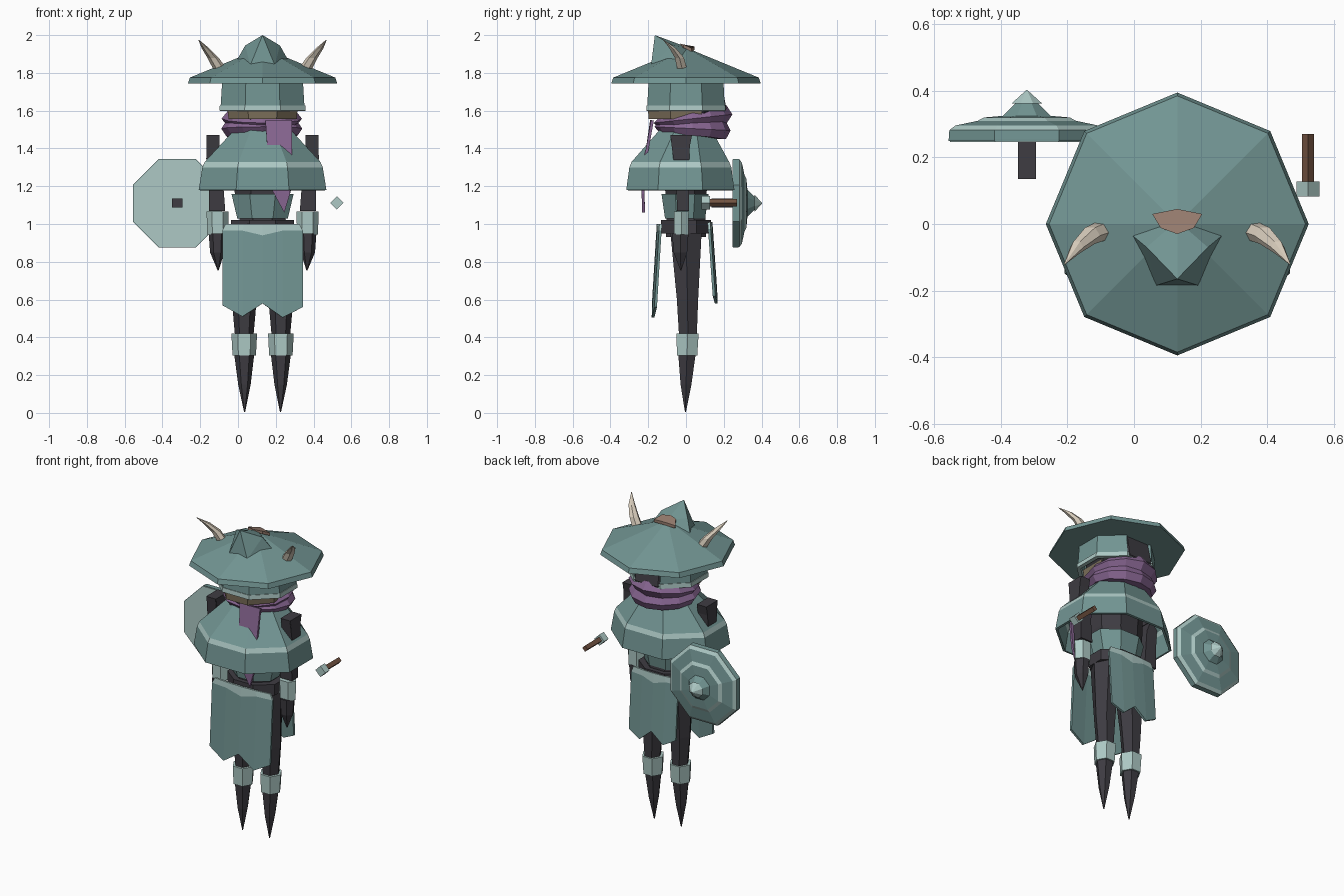
import bpy, bmesh, math, random

if "Cube" in bpy.data.objects:
    bpy.data.objects.remove(bpy.data.objects["Cube"])

random.seed(4)
C = 0.13  # body axis in x


def lin(v):
    v /= 255
    return v / 12.92 if v <= 0.04045 else ((v + 0.055) / 1.055) ** 2.4


def colour(name, r, g, b):
    m = bpy.data.materials.new(name)
    m.diffuse_color = (lin(r), lin(g), lin(b), 1)
    m.use_nodes = True
    m.node_tree.nodes["Principled BSDF"].inputs["Base Color"].default_value = m.diffuse_color
    return m


TEAL = colour("teal cloth", 114, 149, 147)
PALE = colour("pale teal trim", 173, 201, 197)
DARK = colour("charcoal", 62, 60, 66)
PURPLE = colour("purple scarf", 136, 102, 146)
BONE = colour("bone", 214, 203, 186)
BROWN = colour("brown leather", 116, 84, 66)
TAN = colour("tan band", 124, 111, 90)
CLAY = colour("clay brown", 150, 124, 110)


def build(name, verts, faces, mats, index=None, thick=0):
    me = bpy.data.meshes.new(name)
    me.from_pydata(verts, [], faces)
    for m in mats:
        me.materials.append(m)
    if index:
        me.polygons.foreach_set("material_index", index)
    bm = bmesh.new()
    bm.from_mesh(me)
    bmesh.ops.recalc_face_normals(bm, faces=bm.faces)
    bm.to_mesh(me)
    bm.free()
    ob = bpy.data.objects.new(name, me)
    bpy.context.collection.objects.link(ob)
    if thick:
        mod = ob.modifiers.new("thickness", 'SOLIDIFY')
        mod.thickness = thick
        mod.offset = -1
    return ob


def loft(name, rings, mats, n=8, rot=22.5, index=None, caps=True, thick=0, skip=(), x=C):
    """rings: (z, rx, ry, cx, cy); index: material per segment; skip: sides left open"""
    verts, faces, ids = [], [], []
    for z, rx, ry, cx, cy in rings:
        for i in range(n):
            a = math.radians(rot + 360 * i / n)
            verts.append((x + cx + rx * math.cos(a), cy + ry * math.sin(a), z))
    for k in range(len(rings) - 1):
        for i in range(n):
            if i in skip:
                continue
            j = (i + 1) % n
            faces.append((k * n + i, k * n + j, k * n + n + j, k * n + n + i))
            ids.append(index[k] if index else 0)
    if caps:
        faces += [tuple(range(n)), tuple(range(len(verts) - n, len(verts)))]
        ids += [index[0], index[-1]] if index else [0, 0]
    return build(name, verts, faces, mats, ids, thick)


def forward(ob, x, z):
    """turn a z-lofted part so it runs along +y"""
    ob.rotation_euler = (-math.pi / 2, 0, 0)
    ob.location = (x, 0, z)


# hat brim and cone
loft("hat_brim", [(1.745, .395, .395, 0, 0), (1.775, .385, .385, 0, 0),
                  (1.932, .004, .004, 0, 0)], [TEAL], rot=0)

# hat crest leaning forward
half = [(.14, -.03, 1.86), (.092, -.07, 1.945), (.065, -.185, 1.84)]
v = [(C, -.165, 2.0), (C, .01, 1.935)]
v += [(C + s * x, y, z) for s in (1, -1) for x, y, z in half]
f = [(0, 5, 7 - 0), (0, 7, 6)]
f = [(0, 4, 7)]
for b in (2, 5):
    f += [(1, b + 1, 0), (1, b, b + 1), (b + 1, b, b + 2), (0, b + 1, b + 2)]
build("hat_crest", v, f, [TEAL])

# knotted strip behind the crest
v = []
for dz in (0, .018):
    for x, y, z in ((-.075, .03, 1.912), (0, .045, 1.922), (.075, .03, 1.912),
                    (.05, -.012, 1.932), (0, -.03, 1.937), (-.05, -.012, 1.932)):
        v.append((C + x, y, z + dz))
build("crest_knot", v, [tuple(range(6)), tuple(range(6, 12))] +
      [(i, (i + 1) % 6, (i + 1) % 6 + 6, i + 6) for i in range(6)], [CLAY])

# head, helmet, trim and band
loft("head", [(1.45, .14, .14, 0, .02), (1.56, .17, .17, 0, .02), (1.61, .21, .2, 0, .03),
              (1.745, .2, .18, 0, .02)], [DARK])
loft("helmet", [(1.625, .24, .222, 0, 0), (1.745, .232, .215, 0, 0)], [TEAL],
     caps=False, thick=.015, skip=(1,))
loft("helmet_trim", [(1.60, .248, .228, 0, 0), (1.628, .245, .226, 0, 0)], [PALE],
     caps=False, thick=.025)
loft("neck_band", [(1.555, .195, .215, 0, 0), (1.6, .2, .217, 0, 0)], [TAN],
     caps=False, thick=.02, skip=(0, 1, 2))

# horns, collars, arms and legs on both sides
for s, side in ((1, "right"), (-1, "left")):
    loft(side + "_horn", [(1.82, .036, .03, s * .225, -.02), (1.88, .03, .028, s * .262, -.035),
                          (1.93, .02, .02, s * .302, -.07), (1.975, .002, .002, s * .338, -.12)],
         [BONE], n=6, rot=0)
    loft(side + "_upper_arm", [(1.07, .06, .045, s * .24, -.015), (1.30, .05, .05, s * .25, -.02),
                               (1.345, .047, .06, s * .265, -.025), (1.47, .045, .075, s * .262, -.03)],
         [DARK], n=4, rot=45)
    loft(side + "_shoulder", [(1.36, .048, .05, s * .262, -.025), (1.47, .048, .08, s * .262, -.025)],
         [DARK], n=4, rot=45)
    loft(side + "_bracer", [(.945, .056, .043, s * .238, -.025), (1.065, .058, .046, s * .238, -.025)],
         [PALE], n=6, rot=0)
    loft(side + "_hand", [(.755, .003, .003, s * .235, -.027), (.85, .038, .042, s * .24, -.03),
                          (.95, .045, .05, s * .24, -.03)], [DARK], n=6, rot=0)
    loft(side + "_leg", [(.005, .003, .003, s * .095, -.003), (.15, .033, .033, s * .096, 0),
                         (.31, .053, .053, s * .097, .005), (.42, .05, .055, s * .097, .01),
                         (.6, .066, .065, s * .097, .008), (.95, .085, .095, s * .085, 0)],
         [DARK], n=6, rot=0)
    loft(side + "_knee_guard", [(.305, .062, .062, s * .097, .006), (.42, .068, .068, s * .097, .008)],
         [PALE], n=6, rot=0)

# torso, corset and belt
loft("torso", [(.93, .15, .115, 0, 0), (1.04, .13, .11, 0, 0), (1.19, .165, .12, 0, 0),
               (1.42, .17, .13, 0, 0), (1.5, .1, .1, 0, 0)], [DARK])
loft("corset", [(1.03, .145, .115, 0, -.005), (1.16, .178, .135, 0, -.005)], [TEAL])
loft("belt", [(.95, .18, .142, 0, 0), (1.02, .18, .142, 0, 0)], [DARK])

# cape with pale stripe
loft("cape", [(1.51, .15, .14, 0, 0), (1.328, .332, .28, 0, -.03), (1.30, .345, .292, 0, -.03),
              (1.18, .366, .31, 0, -.03)], [TEAL, PALE], index=[0, 1, 0], caps=False, thick=.015)


# scarf rolls
def roll(name, z0, tilt, R, w, h, n=12, m=6):
    v, f = [], []
    for i in range(n):
        a = 2 * math.pi * i / n
        back = (math.sin(a) + 1) / 2
        j = random.uniform(.88, 1.12)
        for k in range(m):
            b = 2 * math.pi * k / m
            r = R + w * j * math.cos(b)
            v.append((C + r * math.cos(a) * 1.04, .035 + r * math.sin(a),
                      z0 + tilt * back + h * j * (.7 + .4 * back) * math.sin(b)))
            f.append((i * m + k, i * m + (k + 1) % m,
                      (i + 1) % n * m + (k + 1) % m, (i + 1) % n * m + k))
    build(name, v, f, [PURPLE])


roll("scarf_lower", 1.515, -.02, .155, .05, .05)
roll("scarf_upper", 1.535, .045, .15, .055, .045)

# scarf tail
build("scarf_tail", [(.145, -.19, 1.55), (.285, -.185, 1.55), (.165, -.235, 1.3), (.29, -.235, 1.3),
                     (.18, -.235, 1.18), (.275, -.235, 1.16), (.245, -.232, 1.06),
                     (.155, -.212, 1.40), (.285, -.212, 1.40)],
      [(0, 1, 8, 7), (7, 8, 3, 2), (2, 3, 5, 4), (4, 5, 6)], [PURPLE], thick=.015)


# hanging cloth panels with pale top trim
def panel(name, w, top, y0, y1, hem, curve):
    v, f, ids = [], [], []
    for row in range(3):
        for i in range(5):
            t = (i - 2) / 2
            z = (top, top - (.06 if i == 2 else .035), hem[i])[row]
            bend = curve * t * t
            y = y0 + (y1 - y0) * (top - z) / (top - min(hem))
            v.append((C + t * w * (1 if row else .92), y + bend, z))
    for row in range(2):
        for i in range(4):
            k = row * 5 + i
            f.append((k, k + 1, k + 6, k + 5))
            ids.append(1 - row)
    build(name, v, f, [TEAL, PALE], ids, thick=.014)


panel("front_panel", .213, 1.0, -.155, -.185, (.57, .51, .58, .505, .56), .014)
panel("back_panel", .165, 1.01, .14, .17, (.63, .585, .65, .58, .62), -.012)

# shield with boss and grip
forward(loft("shield", [(.25, .254, .254, 0, 0), (.256, .254, .254, 0, 0), (.282, .252, .252, 0, 0),
                        (.296, .232, .232, 0, 0), (.31, .16, .16, 0, 0), (.32, .14, .14, 0, 0),
                        (.325, .078, .078, 0, 0), (.362, .038, .038, 0, 0)],
             [TEAL, PALE], index=[0, 0, 1, 0, 1, 0, 0], x=0), -.322, 1.11)
forward(loft("shield_face", [(.246, .25, .25, 0, 0), (.251, .25, .25, 0, 0)], [PALE], x=0), -.322, 1.11)
forward(loft("shield_spike", [(.362, .05, .05, 0, 0), (.402, .002, .002, 0, 0)], [PALE], x=0), -.322, 1.11)
forward(loft("shield_grip", [(.135, .038, .034, 0, 0), (.25, .038, .034, 0, 0)], [DARK],
             n=4, rot=45, x=0), -.322, 1.112)

# sword hilt
forward(loft("hilt_guard", [(.082, .035, .035, 0, 0), (.127, .035, .035, 0, 0)], [PALE],
             n=4, rot=0, x=0), .523, 1.112)
forward(loft("hilt_handle", [(.125, .018, .02, 0, 0), (.27, .018, .02, 0, 0)], [BROWN],
             n=4, rot=0, x=0), .523, 1.112)
